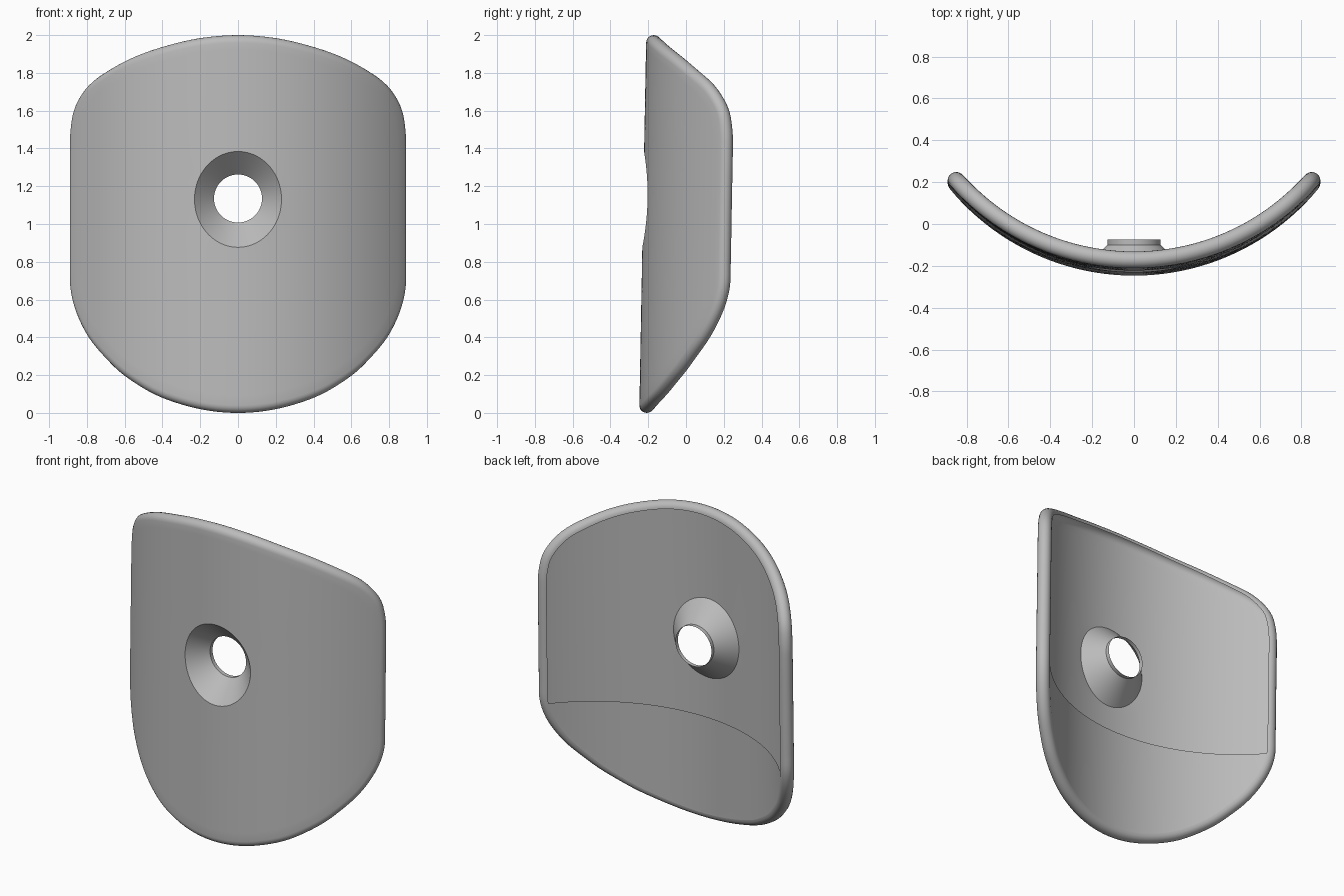
import bpy, bmesh, math
from mathutils import Vector

cube = bpy.data.objects.get("Cube")
if cube:
    bpy.data.objects.remove(cube)

R = 1.161           # radius of the curved front
BEAD = 0.04         # radius of the rounded rim
Q = R - BEAD        # bend radius through the rim centre
HOLE_Z, HOLE_R = 1.135, 0.127
CONE_Y, COLLAR_Y = -0.10, -0.075

grey = bpy.data.materials.new("plain grey")
grey.use_nodes = True
colour = (0.5, 0.5, 0.5, 1)
grey.diffuse_color = colour
grey.node_tree.nodes["Principled BSDF"].inputs["Base Color"].default_value = colour


def bend(s, z, depth=0.0):
    """Wrap flat arc length and height onto the slightly tilted curved plate."""
    a = s / Q
    return Vector(((R - depth) * math.sin(a),
                   -0.2475 + 0.0185 * z + R - (R - depth) * math.cos(a), z))


def loft(name, rings, closed):
    bm = bmesh.new()
    rows = [[bm.verts.new(p) for p in ring] for ring in rings]
    for a, b in zip(rows, rows[1:]):
        n = len(a)
        for j in range(n if closed else n - 1):
            k = (j + 1) % n
            bm.faces.new((a[j], b[j], b[k], a[k]))
    bmesh.ops.remove_doubles(bm, verts=bm.verts, dist=1e-5)
    mesh = bpy.data.meshes.new(name)
    bm.to_mesh(mesh)
    bm.free()
    mesh.materials.append(grey)
    obj = bpy.data.objects.new(name, mesh)
    bpy.context.collection.objects.link(obj)
    bpy.ops.object.select_all(action='DESELECT')
    obj.select_set(True)
    bpy.context.view_layer.objects.active = obj
    bpy.ops.object.shade_smooth_by_angle(angle=math.radians(30))


# Outline: half profile from bottom to top, mirrored and smoothed
half = [(0, 0), (.15, .011), (.3, .045), (.45, .102), (.6, .197), (.7, .29),
        (.79, .4), (.855, .53), (.887, .66), (.89, .8), (.89, 1), (.89, 1.2),
        (.89, 1.37), (.886, 1.5), (.862, 1.62), (.79, 1.733), (.68, 1.815),
        (.54, 1.888), (.38, 1.943), (.2, 1.984), (0, 2)]
ctrl = [Vector(p) for p in half + [(-x, z) for x, z in half[-2:0:-1]]]
STEPS = 4
outline = []
for i in range(len(ctrl)):
    a, b, c, d = (ctrl[(i + k) % len(ctrl)] for k in (-1, 0, 1, 2))
    for t in (k / STEPS for k in range(STEPS)):
        outline.append(0.5 * (2 * b + (c - a) * t + (2 * a - 5 * b + 4 * c - d) * t * t
                              + (3 * b - a - 3 * c + d) * t ** 3))
N = len(outline)


def outward(path):
    """Unit normals of a counterclockwise closed path."""
    tangents = [path[(i + 1) % N] - path[i - 1] for i in range(N)]
    return [Vector((t.y, -t.x)).normalized() for t in tangents]


# Rim centre line, unrolled to arc length
inset = [p - n * BEAD for p, n in zip(outline, outward(outline))]
edge = [Vector((Q * math.asin(p.x / Q), p.y)) for p in inset]
normals = outward(edge)

# Countersink mouth: where the 45 degree cone meets the curved front
mouth = []
for e in edge:
    d = (e - Vector((0, HOLE_Z))).normalized()
    r = 0.24
    for _ in range(20):
        s = Q * math.asin(r * d.x / R)
        r = HOLE_R + CONE_Y - bend(s, HOLE_Z + r * d.y).y
    mouth.append((Vector((Q * math.asin(r * d.x / R), HOLE_Z + r * d.y)), d))

# Collar, cone, front sheet and rounded rim as one loft
rings = [[(HOLE_R * d.x, y, HOLE_Z + HOLE_R * d.y) for _, d in mouth]
         for y in (COLLAR_Y, CONE_Y)]
SHEET = 16
for k in range(SHEET + 1):
    flat = [m.lerp(e, k / SHEET) for (m, _), e in zip(mouth, edge)]
    rings.append([bend(p.x, p.y) for p in flat])
for k in range(1, 11):
    a = math.pi * k / 10
    rings.append([bend(*(e + n * BEAD * math.sin(a)), BEAD - BEAD * math.cos(a))
                  for e, n in zip(edge, normals)])
loft("curved_plate", rings, True)

# Lower back panel closing the rear below the straight sides
rows = []
for e in edge[:N // 2]:
    if e.y > 0.665:
        break
    rows.append([bend(e.x * (k / 16 - 1), e.y, 2 * BEAD) for k in range(33)])
loft("lower_back_panel", rows, False)
